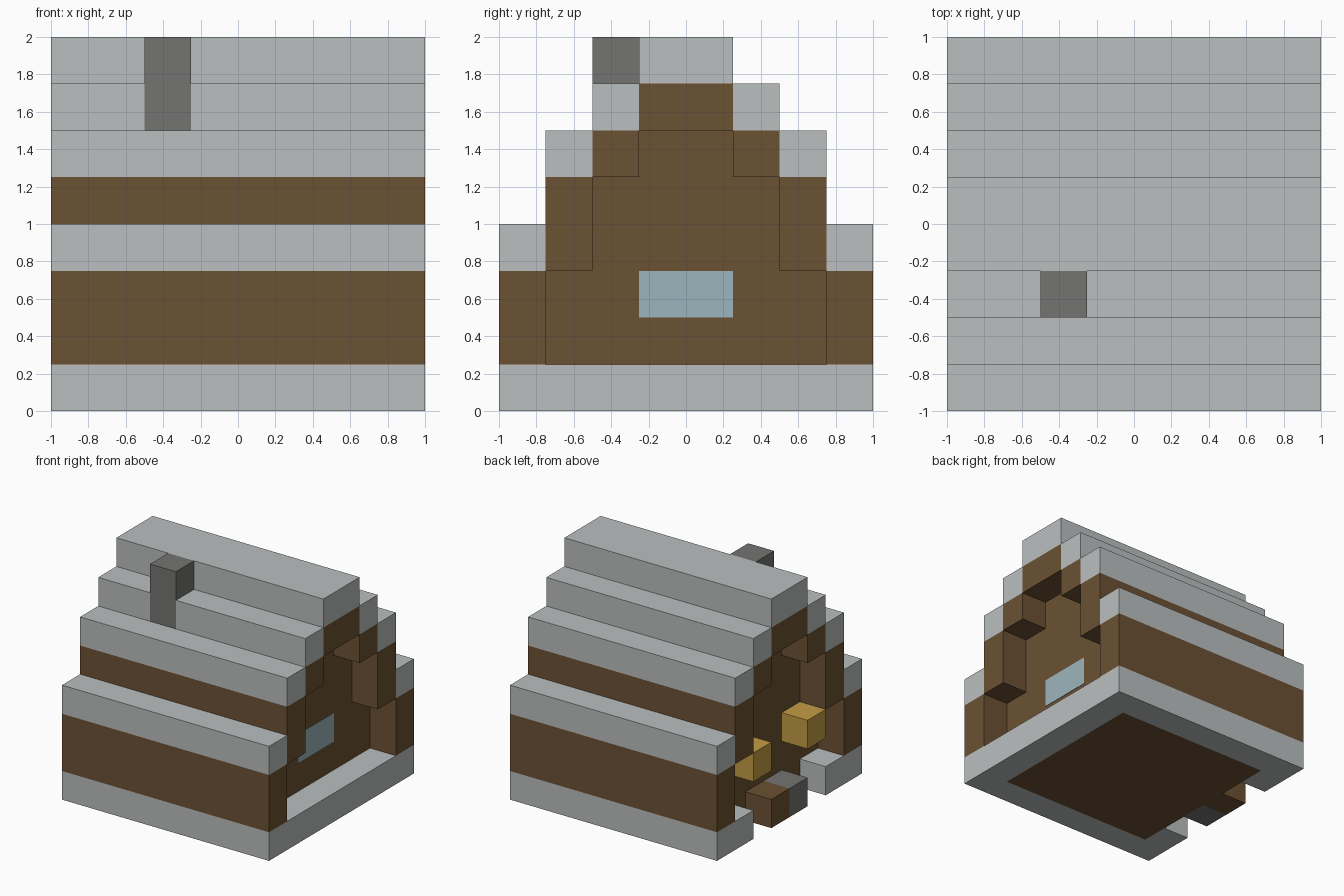
import bpy
import bmesh

cube = bpy.data.objects.get("Cube")
if cube:
    bpy.data.objects.remove(cube, do_unlink=True)

U = 0.25  # one building block


def linear(c):
    c /= 255
    return c / 12.92 if c <= 0.04045 else ((c + 0.055) / 1.055) ** 2.4


def material(name, r, g, b):
    m = bpy.data.materials.new(name)
    m.use_nodes = True
    col = (linear(r), linear(g), linear(b), 1)
    m.diffuse_color = col
    m.node_tree.nodes["Principled BSDF"].inputs["Base Color"].default_value = col
    return m


STONE = material("light stone", 187, 191, 191)
WOOD = material("brown wood", 107, 81, 51)
DARK = material("dark stone", 116, 116, 114)
GLASS = material("pale blue glass", 156, 181, 189)
LAMP = material("lamp yellow", 196, 156, 68)


def finish(name, bm, mat):
    bmesh.ops.recalc_face_normals(bm, faces=bm.faces)
    me = bpy.data.meshes.new(name)
    bm.to_mesh(me)
    bm.free()
    me.materials.append(mat)
    ob = bpy.data.objects.new(name, me)
    bpy.context.collection.objects.link(ob)
    return ob


def box(name, mat, x, y, z):
    """Box from (low, high) ranges, counted in blocks."""
    bm = bmesh.new()
    bmesh.ops.create_cube(bm, size=1)
    for v in bm.verts:
        v.co = [U * (r[0] if c < 0 else r[1]) for c, r in zip(v.co, (x, y, z))]
    return finish(name, bm, mat)


def span(side, near, far):
    """Range mirrored to the given side of the centre."""
    return tuple(sorted((side * near, side * far)))


FULL = (-4, 4)

# Floor and stone foundation, open around the doorstep
box("floor", WOOD, (-3, 3), (-3, 3), (0, 1))
box("foundation_right", STONE, (3, 4), (-3, 3), (0, 1))
for side, word in ((-1, "front"), (1, "back")):
    box("foundation_" + word, STONE, FULL, span(side, 3, 4), (0, 1))
    box("foundation_door_" + word, STONE, (-4, -3), span(side, 2, 3), (0, 1))

# Doorstep
box("doorstep_wood", WOOD, (-4, -3), (0, 1), (0, 1))
box("doorstep_stone", DARK, (-4, -3), (-1, 0), (0, 1))

# Stepped long walls and roof: (inner edge, wall bottom, wall top)
STEPS = ((3, 1, 3), (2, 3, 5), (1, 5, 6))
for side, word in ((-1, "front"), (1, "back")):
    for i, (inner, low, high) in enumerate(STEPS, 1):
        y = span(side, inner, inner + 1)
        box(f"wall_{word}_{i}", WOOD, FULL, y, (low, high))
        if side < 0 and inner == 1:
            # The chimney stands in this roof step
            box("roof_front_3_right", STONE, (-4, -2), y, (high, high + 1))
            box("roof_front_3_left", STONE, (-1, 4), y, (high, high + 1))
        else:
            box(f"roof_{word}_{i}", STONE, FULL, y, (high, high + 1))
box("ridge_beam", WOOD, FULL, (-1, 1), (6, 7))
box("roof_ridge", STONE, FULL, (-1, 1), (7, 8))
box("chimney", DARK, (-2, -1), (-2, -1), (6, 8))

# Recessed gable walls with a stepped outline
half = [(3, 1), (3, 3), (2, 3), (2, 5), (1, 5), (1, 6)]
outline = half + [(-y, z) for y, z in reversed(half)]
for side, word in ((-1, "door"), (1, "window")):
    bm = bmesh.new()
    face = bm.faces.new([bm.verts.new((side * 3 * U, y * U, z * U)) for y, z in outline])
    ext = bmesh.ops.extrude_face_region(bm, geom=[face], use_keep_orig=True)
    moved = [v for v in ext["geom"] if isinstance(v, bmesh.types.BMVert)]
    bmesh.ops.translate(bm, verts=moved, vec=(-side * U, 0, 0))
    finish("gable_" + word, bm, WOOD)

# Window and the two lamps beside the door
box("window", GLASS, (3 - 0.01, 3 + 0.012), (-1, 1), (2, 3))
for side, word in ((-1, "front"), (1, "back")):
    box("lamp_" + word, LAMP, (-4, -3), span(side, 1, 2), (2, 3))
